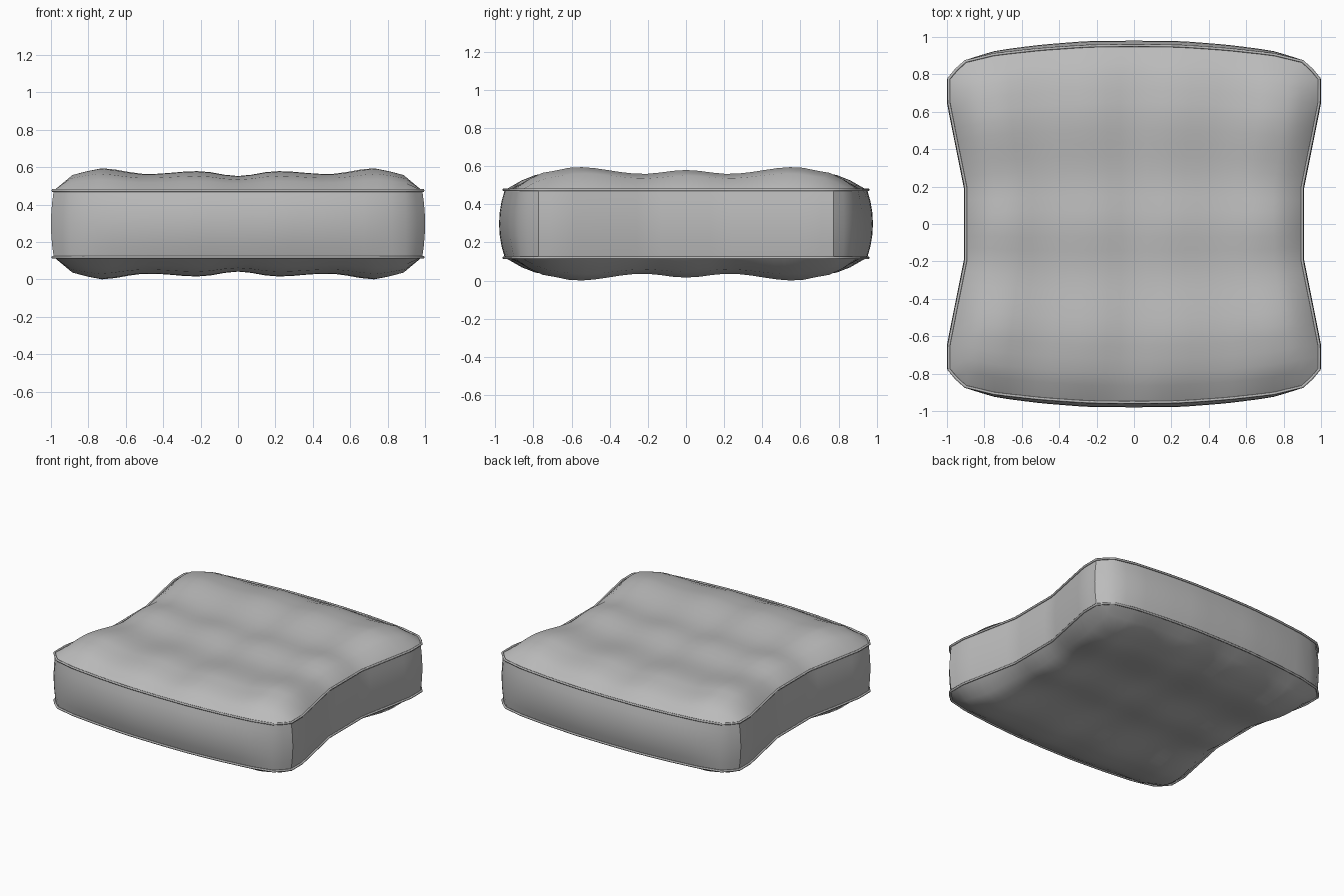
import bpy, bmesh, math

cube = bpy.data.objects.get("Cube")
if cube:
    bpy.data.objects.remove(cube, do_unlink=True)

MID, HALF, PUFF = 0.2975, 0.178, 0.1195   # centre height, seam offset, crown height

# One fabric colour
fabric = bpy.data.materials.new("grey fabric")
fabric.use_nodes = True
GREY = (0.5, 0.5, 0.5, 1)
fabric.diffuse_color = GREY
fabric.node_tree.nodes["Principled BSDF"].inputs["Base Color"].default_value = GREY


def blend(points, t, soft=True):
    """Interpolate a symmetric list of (position, value)."""
    t = abs(t)
    for (a, va), (b, vb) in zip(points, points[1:]):
        if t <= b:
            k = (t - a) / (b - a)
            if soft and b < 1:
                k = (1 - math.cos(math.pi * k)) / 2
            return va + (vb - va) * k
    return points[-1][1]


# Plan widths: waisted sides, bowed front and back
WIDTH = [(0, 0.895), (0.23, 0.895), (0.55, 0.95), (0.76, 0.985), (1, 0.985)]
DEPTH = [(0, 0.95), (0.25, 0.947), (0.5, 0.93), (0.75, 0.903), (0.91, 0.865), (1, 0.85)]
# Crown heights with tufting dips
CROWN_X = [(0, 0.65), (0.22, 0.87), (0.5, 0.74), (0.77, 1), (0.91, 0.72), (1, 0)]
CROWN_Y = [(0, 0.87), (0.25, 0.7), (0.63, 1), (0.86, 0.74), (1, 0)]


def plan(u, v):
    x, y = u * blend(WIDTH, v, False), v * blend(DEPTH, u, False)
    if abs(u) == 1 and abs(v) == 1:       # cut corner
        x, y = math.copysign(0.943, u), math.copysign(0.823, v)
    return x, y


half = [0.91 * i / 12 for i in range(13)] + [1.0]
steps = [-t for t in reversed(half[1:])] + half
N = len(steps)
# Boundary stations, counter-clockwise from above
rim = ([(u, -1.0) for u in steps[:-1]] + [(1.0, v) for v in steps[:-1]]
       + [(u, 1.0) for u in steps[:0:-1]] + [(-1.0, v) for v in steps[:0:-1]])


def finish(obj):
    bpy.ops.object.select_all(action='DESELECT')
    obj.select_set(True)
    bpy.context.view_layer.objects.active = obj
    bpy.ops.object.shade_smooth_by_angle(angle=math.radians(32))


# Cushion body: tufted top and bottom plus bulging wall
bm = bmesh.new()
for side in (1, -1):
    grid = []
    for v in steps:
        row = []
        for u in steps:
            crown = blend(CROWN_X, u) * blend(CROWN_Y, v)
            row.append(bm.verts.new((*plan(u, v), MID + side * (HALF + PUFF * crown))))
        grid.append(row)
    for j in range(N - 1):
        for i in range(N - 1):
            bm.faces.new((grid[j][i], grid[j][i + 1], grid[j + 1][i + 1], grid[j + 1][i]))

rings = []
LEVELS = 6
for k in range(LEVELS + 1):
    s = 2 * k / LEVELS - 1
    bulge = 1 - s * s
    ring = []
    for u, v in rim:
        x, y = plan(u, v)
        if abs(u) == 1:
            x += u * 0.015 * bulge
        if abs(v) == 1:
            wave = 0.8 + 0.2 * blend(CROWN_X, min(abs(u), 0.77))
            y += v * bulge * (0.005 + 0.027 * (1 - u ** 4) * wave)
        ring.append(bm.verts.new((x, y, MID + HALF * s)))
    rings.append(ring)
for low, high in zip(rings, rings[1:]):
    for i in range(len(rim)):
        j = (i + 1) % len(rim)
        bm.faces.new((low[i], low[j], high[j], high[i]))
bmesh.ops.remove_doubles(bm, verts=bm.verts, dist=0.0005)
bmesh.ops.recalc_face_normals(bm, faces=bm.faces)
mesh = bpy.data.meshes.new("cushion_body")
bm.to_mesh(mesh)
bm.free()
mesh.materials.append(fabric)
body = bpy.data.objects.new("cushion_body", mesh)
bpy.context.collection.objects.link(body)
finish(body)

# Piping along both seams
for name, side in (("upper_piping", 1), ("lower_piping", -1)):
    curve = bpy.data.curves.new(name, 'CURVE')
    curve.dimensions = '3D'
    curve.bevel_depth = 0.008
    curve.bevel_resolution = 1
    spline = curve.splines.new('POLY')
    spline.points.add(len(rim) - 1)
    for point, (u, v) in zip(spline.points, rim):
        x, y = plan(u, v)
        point.co = (x * 1.005, y * 1.005, MID + side * HALF, 1)
    spline.use_cyclic_u = True
    curve.materials.append(fabric)
    piping = bpy.data.objects.new(name, curve)
    bpy.context.collection.objects.link(piping)
